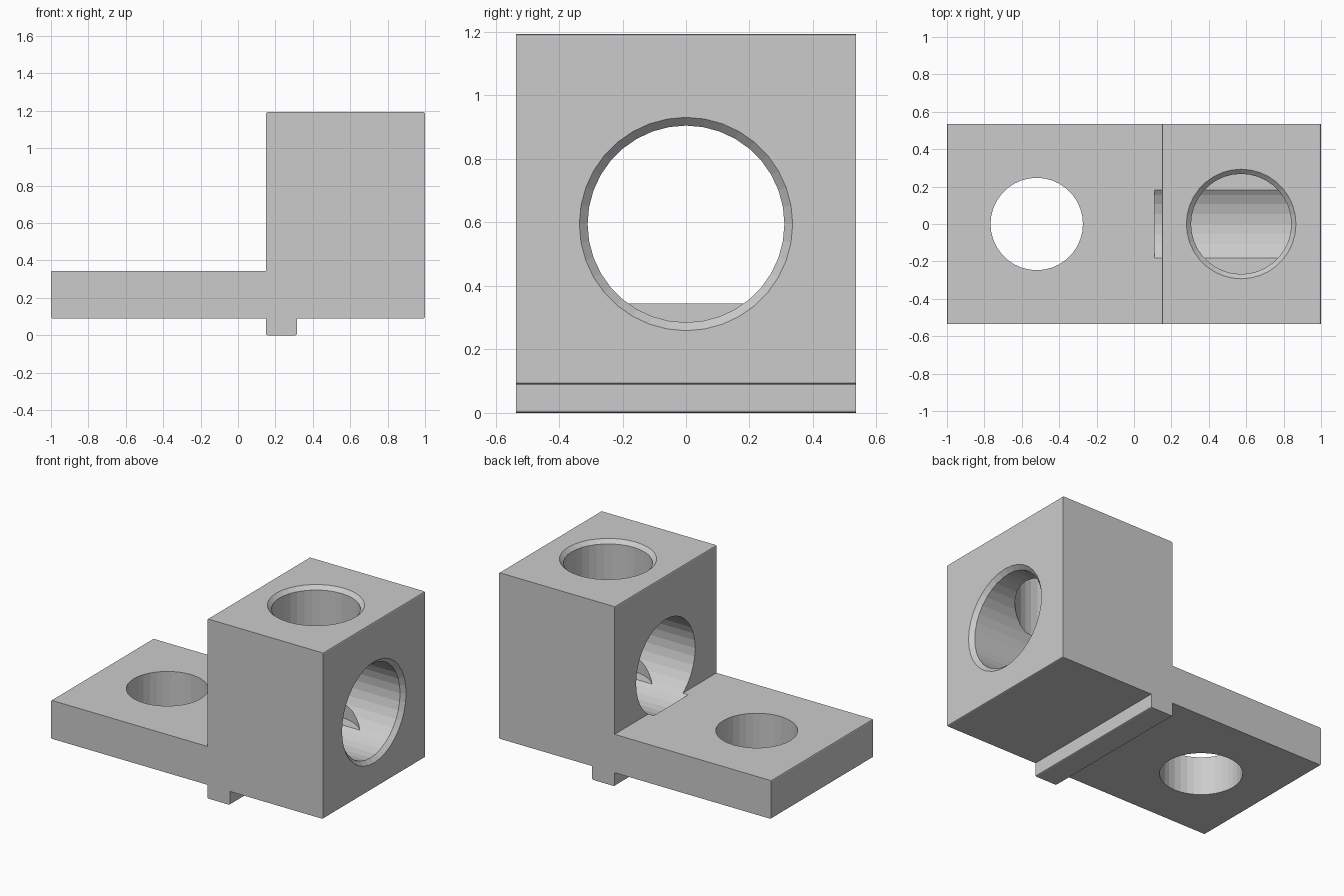
import bpy, bmesh
from math import cos, sin, tau

if "Cube" in bpy.data.objects:
    bpy.data.objects.remove(bpy.data.objects["Cube"])

HALF_Y = 0.535
SIDES = 36


def new_object(name, bm):
    bmesh.ops.recalc_face_normals(bm, faces=bm.faces[:])
    mesh = bpy.data.meshes.new(name)
    bm.to_mesh(mesh)
    bm.free()
    ob = bpy.data.objects.new(name, mesh)
    bpy.context.collection.objects.link(ob)
    return ob


def bore_cutter(name, rings, place):
    """Turned cutter: rings of (distance along axis, radius)."""
    bm = bmesh.new()
    loops = [[bm.verts.new(place(t, r * cos(tau * i / SIDES), r * sin(tau * i / SIDES)))
              for i in range(SIDES)] for t, r in rings]
    for a, b in zip(loops, loops[1:]):
        for i in range(SIDES):
            j = (i + 1) % SIDES
            bm.faces.new((a[i], a[j], b[j], b[i]))
    bm.faces.new(loops[0])
    bm.faces.new(loops[-1])
    ob = new_object(name, bm)
    ob.hide_render = True
    return ob


# Lug body: side profile extruded across y
profile = [(-1, 0.09), (0.15, 0.09), (0.15, 0), (0.315, 0), (0.315, 0.09),
           (1, 0.09), (1, 1.193), (0.15, 1.193), (0.15, 0.345), (-1, 0.345)]
inner = {1, 4, 8}
bm = bmesh.new()
front = [bm.verts.new((x, -HALF_Y, z)) for x, z in profile]
back = [bm.verts.new((x, HALF_Y, z)) for x, z in profile]
n = len(profile)
bm.faces.new(front)
bm.faces.new(back[::-1])
for i in range(n):
    j = (i + 1) % n
    bm.faces.new((front[i], back[i], back[j], front[j]))
bmesh.ops.recalc_face_normals(bm, faces=bm.faces[:])

# Slightly eased outer corners
edges = [bm.edges.get((front[i], back[i])) for i in range(n) if i not in inner]
bmesh.ops.bevel(bm, geom=edges, offset=0.008, segments=2, profile=0.5, affect='EDGES')
body = new_object("terminal_lug", bm)

# Bolt hole, blind screw hole with chamfer, and wire bore with chamfer
cutters = [
    bore_cutter("bolt_hole_cutter", [(0, 0.247), (0.5, 0.247)],
                lambda t, a, b: (-0.52 + a, b, t)),
    bore_cutter("wire_bore_cutter", [(0.11, 0.31), (0.974, 0.31), (1.024, 0.36)],
                lambda t, a, b: (t, a, 0.595 + b)),
    bore_cutter("screw_hole_cutter", [(0.345, 0.268), (1.168, 0.268), (1.218, 0.318)],
                lambda t, a, b: (0.573 + a, b, t)),
]
bpy.context.view_layer.objects.active = body
for cutter in cutters:
    mod = body.modifiers.new(cutter.name, 'BOOLEAN')
    mod.operation = 'DIFFERENCE'
    mod.solver = 'EXACT'
    mod.object = cutter
    bpy.ops.object.modifier_apply(modifier=mod.name)
    bpy.data.objects.remove(cutter)
